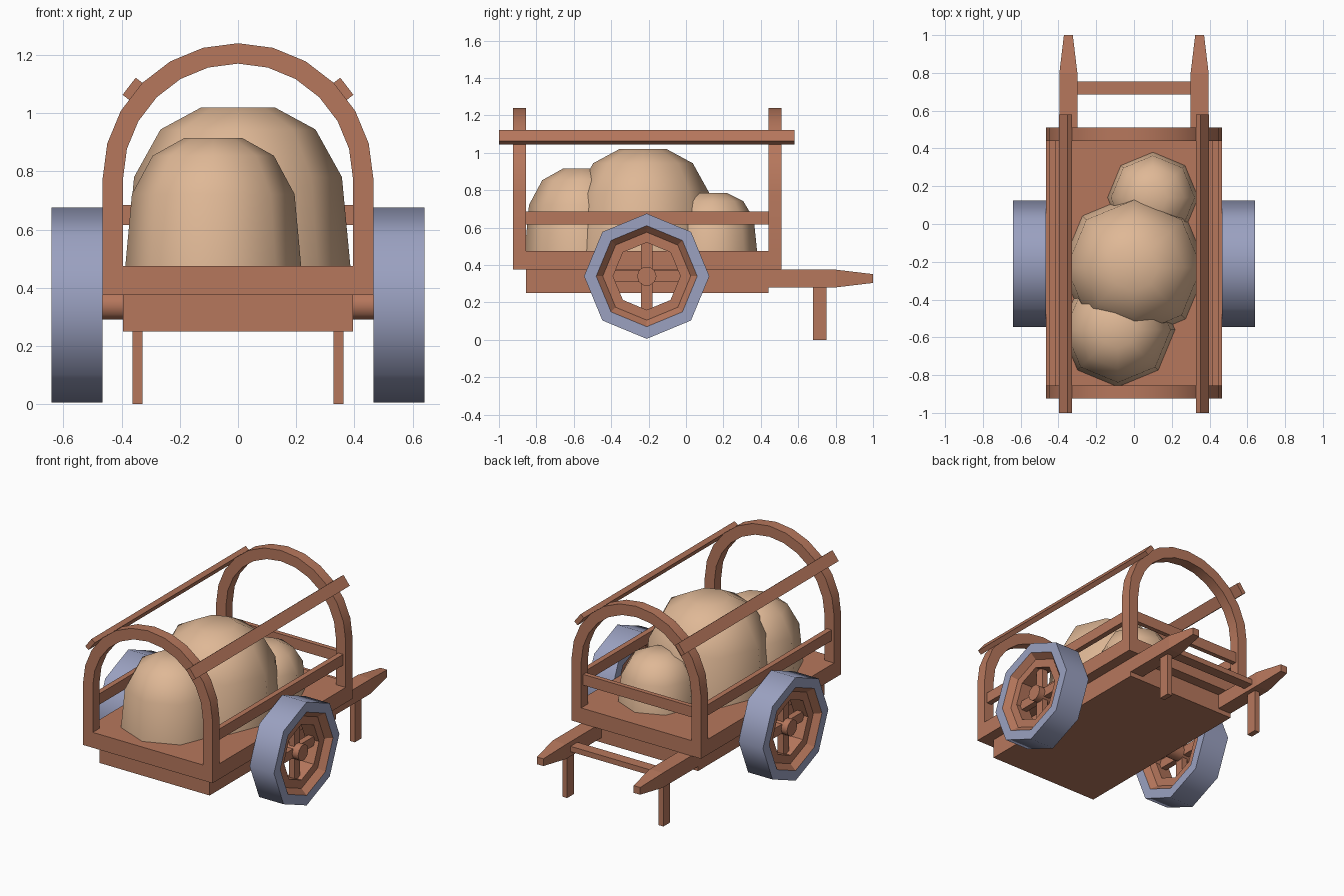
import bpy, bmesh, math
from mathutils import Matrix, Vector

if "Cube" in bpy.data.objects:
    bpy.data.objects.remove(bpy.data.objects["Cube"])


def material(name, rgb):
    m = bpy.data.materials.new(name)
    m.diffuse_color = (*rgb, 1)
    m.use_nodes = True
    m.node_tree.nodes["Principled BSDF"].inputs["Base Color"].default_value = m.diffuse_color
    return m


WOOD = material("brown wood", (0.47, 0.185, 0.108))
CLOTH = material("tan sackcloth", (0.74, 0.48, 0.305))
TYRE = material("blue grey tyre", (0.325, 0.355, 0.53))


def finish(name, bm, mat, smooth=None):
    bmesh.ops.recalc_face_normals(bm, faces=bm.faces)
    me = bpy.data.meshes.new(name)
    bm.to_mesh(me)
    bm.free()
    me.materials.append(mat)
    ob = bpy.data.objects.new(name, me)
    bpy.context.collection.objects.link(ob)
    if smooth:
        bpy.ops.object.select_all(action='DESELECT')
        ob.select_set(True)
        bpy.context.view_layer.objects.active = ob
        bpy.ops.object.shade_smooth_by_angle(angle=math.radians(smooth))
    return ob


def box(name, x, y, z, tip=None, rot=0):
    """Box from (min, max) ranges; tip = (x range, z range) narrows the +y end."""
    bm = bmesh.new()
    bmesh.ops.create_cube(bm, size=1)
    c = Vector(((x[0] + x[1]) / 2, (y[0] + y[1]) / 2, (z[0] + z[1]) / 2))
    for v in bm.verts:
        i, j, k = (int(a > 0) for a in v.co)
        xr, zr = tip if tip and j else (x, z)
        v.co = (xr[i], y[j], zr[k])
    if rot:
        bmesh.ops.rotate(bm, cent=c, matrix=Matrix.Rotation(rot, 3, 'Y'), verts=bm.verts)
    return finish(name, bm, WOOD)


def lathe(name, profile, sides, mat, axis, centre, smooth=None):
    """Revolve (radius, height) points about the x or z axis."""
    bm = bmesh.new()
    rings = []
    for r, h in profile:
        ring = []
        for i in range(sides):
            a = 2 * math.pi * i / sides
            p = (r * math.cos(a), r * math.sin(a), h)
            if axis == 'X':
                p = (h, p[0], p[1])
            ring.append(bm.verts.new(Vector(p) + Vector(centre)))
        rings.append(ring)
    for a, b in zip(rings, rings[1:]):
        for i in range(sides):
            j = (i + 1) % sides
            bm.faces.new((a[i], a[j], b[j], b[i]))
    bmesh.ops.remove_doubles(bm, verts=bm.verts, dist=1e-5)
    return finish(name, bm, mat, smooth)


# Bed: deck and lower box
box("deck", (-0.465, 0.465), (-0.925, 0.51), (0.375, 0.475))
box("lower_box", (-0.395, 0.395), (-0.855, 0.44), (0.25, 0.375))

# Arched hoops at both ends
for name, y0, y1 in (("front_hoop", -0.925, -0.855), ("back_hoop", 0.44, 0.51)):
    bm = bmesh.new()
    arc = [math.pi * i / 12 for i in range(13)]
    sections = []
    for a, base in [(0, True)] + [(a, False) for a in arc] + [(math.pi, True)]:
        sec = []
        for r, y in ((0.465, y0), (0.465, y1), (0.395, y1), (0.395, y0)):
            z = 0.475 if base else 0.775 + r * math.sin(a)
            sec.append(bm.verts.new((r * math.cos(a), y, z)))
        sections.append(sec)
    for s, t in zip(sections, sections[1:]):
        for i in range(4):
            j = (i + 1) % 4
            bm.faces.new((s[i], s[j], t[j], t[i]))
    bm.faces.new(sections[0])
    bm.faces.new(sections[-1])
    finish(name, bm, WOOD, 30)

# Back rail between the hoop posts, and the bar between the handles
box("back_rail", (-0.395, 0.395), (0.46, 0.49), (0.615, 0.685))
box("handle_bar", (-0.31, 0.31), (0.685, 0.755), (0.31, 0.345))

# Parts that repeat on both sides
for side, s in (("left", -1), ("right", 1)):
    def mx(a, b):
        return (min(s * a, s * b), max(s * a, s * b))

    box(side + "_side_rail", mx(0.412, 0.447), (-0.855, 0.44), (0.615, 0.685))
    # Tilted rail lying on top of the hoops
    box(side + "_roof_rail", mx(0.325, 0.399), (-1.0, 0.58), (1.068, 1.098),
        rot=s * math.radians(52.5))
    # Pull handle with a tapered tip, and its leg
    box(side + "_handle", mx(0.3, 0.395), (0.44, 0.8), (0.28, 0.375))
    box(side + "_handle_tip", mx(0.3, 0.395), (0.8, 1.0), (0.28, 0.375),
        tip=(mx(0.324, 0.371), (0.304, 0.351)))
    box(side + "_leg", mx(0.328, 0.363), (0.68, 0.75), (0.0, 0.28))

    # Wheel: tyre, dished rim, spokes
    c = (s * 0.5525, -0.21, 0.34)
    w = 0.0875
    lathe(side + "_tyre", [(0.27, -w), (0.335, -w), (0.335, w), (0.27, w)],
          8, TYRE, 'X', c, 50)
    lathe(side + "_rim", [(0.27, -w), (0.235, -0.05), (0.18, -0.05),
                          (0.18, 0.05), (0.235, 0.05), (0.27, w)], 8, WOOD, 'X', c)
    spoke_x = mx(0.5325, 0.5725)
    box(side + "_upright_spoke", spoke_x, (-0.24, -0.18), (0.155, 0.525))
    box(side + "_level_spoke", spoke_x, (-0.395, -0.025), (0.31, 0.37))

# Axle with hub ends
lathe("axle", [(0, -0.615), (0.052, -0.615), (0.052, 0.615), (0, 0.615)],
      10, WOOD, 'X', (0, -0.21, 0.34), 40)

# Rounded sacks
SACK = [(1, 0), (0.925, 0.56), (0.69, 0.86), (0.325, 1), (0, 1)]
for name, x, y, r, h in (("front_sack", -0.085, -0.56, 0.302, 0.44),
                         ("middle_sack", 0, -0.23, 0.386, 0.545),
                         ("back_sack", 0.1, 0.14, 0.24, 0.31)):
    lathe(name, [(r * a, h * b) for a, b in SACK], 8, CLOTH, 'Z', (x, y, 0.475), 60)
